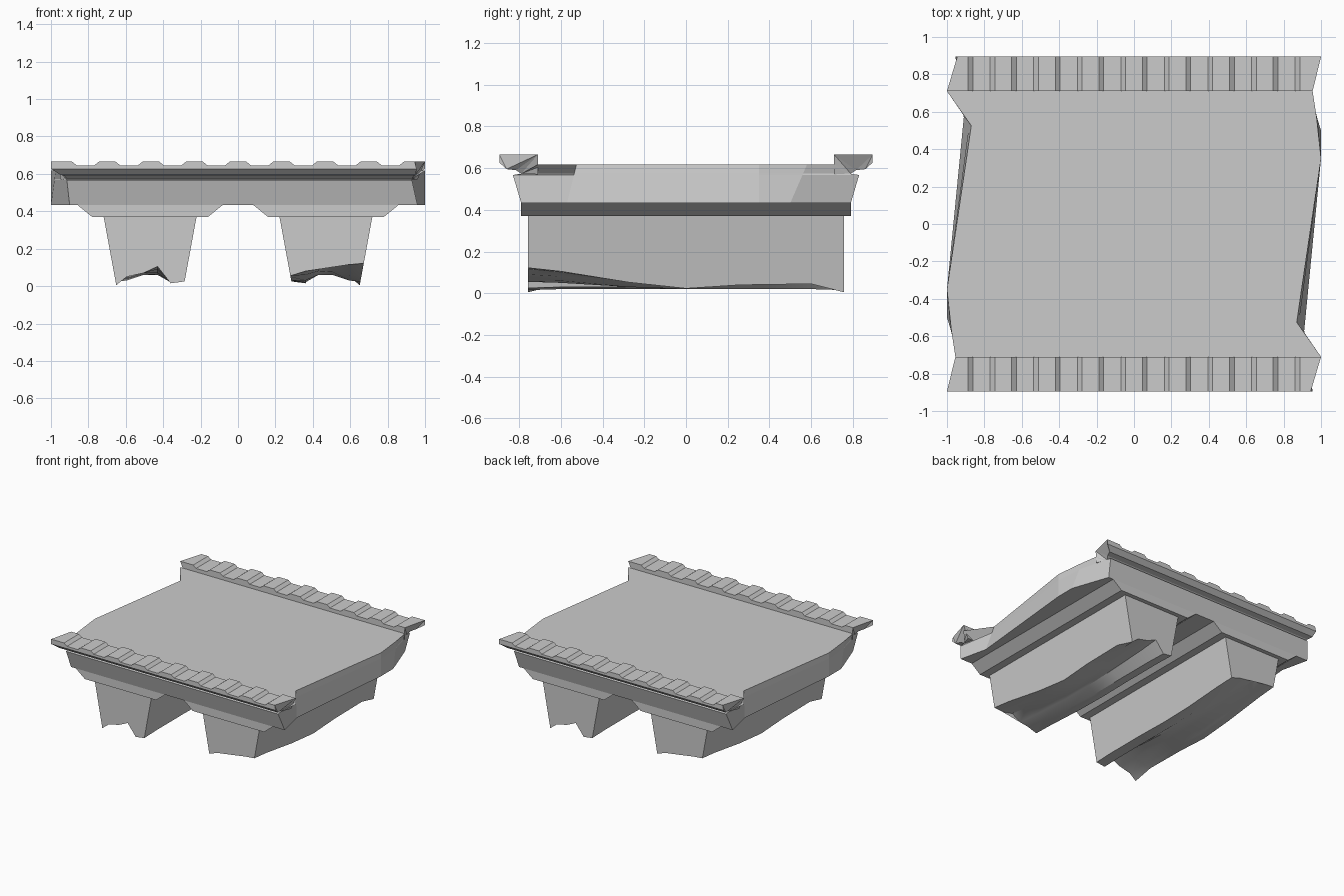
import bpy, bmesh

if "Cube" in bpy.data.objects:
    bpy.data.objects.remove(bpy.data.objects["Cube"])


def loft(name, rings, turn=False, smooth=False):
    """Skin a list of equal-length closed rings and cap both ends."""
    bm = bmesh.new()
    s = -1 if turn else 1          # half turn about z
    rows = [[bm.verts.new((s * x, s * y, z)) for x, y, z in r] for r in rings]
    n = len(rows[0])
    for a, b in zip(rows, rows[1:]):
        for i in range(n):
            j = (i + 1) % n
            bm.faces.new((a[i], a[j], b[j], b[i]))
    caps = [bm.faces.new(rows[0]), bm.faces.new(rows[-1])]
    bmesh.ops.triangulate(bm, faces=caps)
    bmesh.ops.recalc_face_normals(bm, faces=bm.faces)
    me = bpy.data.meshes.new(name)
    bm.to_mesh(me)
    bm.free()
    ob = bpy.data.objects.new(name, me)
    bpy.context.collection.objects.link(ob)
    if smooth:
        bpy.ops.object.select_all(action='DESELECT')
        ob.select_set(True)
        bpy.context.view_layer.objects.active = ob
        bpy.ops.object.shade_smooth_by_angle(angle=0.6)
    return ob


# Deck slab with broken ends: each level is one ragged side plus its half turn
low = [(-1.0, -0.50), (-1.0, -0.35), (-0.91, 0.57)]
high = [(-0.975, -0.58), (-1.0, -0.35), (-0.87, 0.525)]


def deck_level(z, y_edge, x_front, x_back, t):
    side = [(x_front, -y_edge)]
    side += [(a + (c - a) * t, b + (d - b) * t) for (a, b), (c, d) in zip(low, high)]
    side += [(x_back, y_edge)]
    return [(x, y, z) for x, y in side] + [(-x, -y, z) for x, y in side]


loft("deck_slab", [
    deck_level(0.433, 0.79, -0.90, -0.96, 0.0),
    deck_level(0.567, 0.83, -0.915, -0.93, 0.73),
    deck_level(0.573, 0.79, -0.92, -0.93, 0.76),
    deck_level(0.617, 0.71, -0.955, -1.0, 1.0),
])

# Kerb with coved underside and raised teeth: (y, z, left end x, right end x)
kerb = [(-0.71, 0.665, -0.955, 1.0), (-0.895, 0.665, -1.0, 0.945),
        (-0.895, 0.627, -1.0, 0.955), (-0.86, 0.595, -0.95, 0.95),
        (-0.815, 0.590, -0.93, 0.94), (-0.79, 0.573, -0.915, 0.93),
        (-0.71, 0.570, -0.95, 0.96)]


def kerb_ring(x, top):
    return [(x, y, top if i < 2 else z) for i, (y, z, _, _) in enumerate(kerb)]


rings = [[(l, y, z) for y, z, l, r in kerb]]
for k in range(-4, 5):
    c = k * 0.233
    if k > -4:
        rings += [kerb_ring(c - 0.07, 0.645), kerb_ring(c - 0.045, 0.665)]
    if k < 4:
        rings += [kerb_ring(c + 0.045, 0.665), kerb_ring(c + 0.07, 0.645)]
rings.append([(r, y, z) for y, z, l, r in kerb])
for label, turn in (("front", False), ("back", True)):
    loft(label + "_kerb", rings, turn)

# Girders: flared cap and tapered beam with a crumbled underside
under = [
    (-0.757, (0.055, 0.08, 0.09, 0.135, 0.115, 0.122)),
    (-0.60, (0.05, 0.06, 0.08, 0.115, 0.10, 0.105)),
    (-0.27, (0.03, 0.03, 0.06, 0.075, 0.055, 0.052)),
    (0.0, (0.025, 0.02, 0.06, 0.06, 0.03, 0.023)),
    (0.26, (0.03, 0.02, 0.07, 0.065, 0.045, 0.04)),
    (0.60, (0.03, 0.02, 0.09, 0.07, 0.05, 0.045)),
    (0.757, (0.025, 0.015, 0.105, 0.07, 0.05, 0.005)),
]
girder_x = (0.29, 0.36, 0.43, 0.505, 0.595, 0.65)
beam = []
for y, zs in under:
    xs = list(girder_x)
    xs[0] -= 0.07 * zs[0] / 0.38
    xs[-1] += 0.07 * zs[-1] / 0.38
    beam.append([(0.22, y, 0.38)] + [(x, y, z) for x, z in zip(xs, zs)] + [(0.72, y, 0.38)])
cap = [[(0.08, y, 0.435), (0.16, y, 0.37), (0.78, y, 0.37), (0.86, y, 0.435)]
       for y in (-0.79, 0.79)]
for label, turn in (("right", False), ("left", True)):
    loft(label + "_girder_cap", cap, turn)
    loft(label + "_girder", beam, turn, smooth=True)
